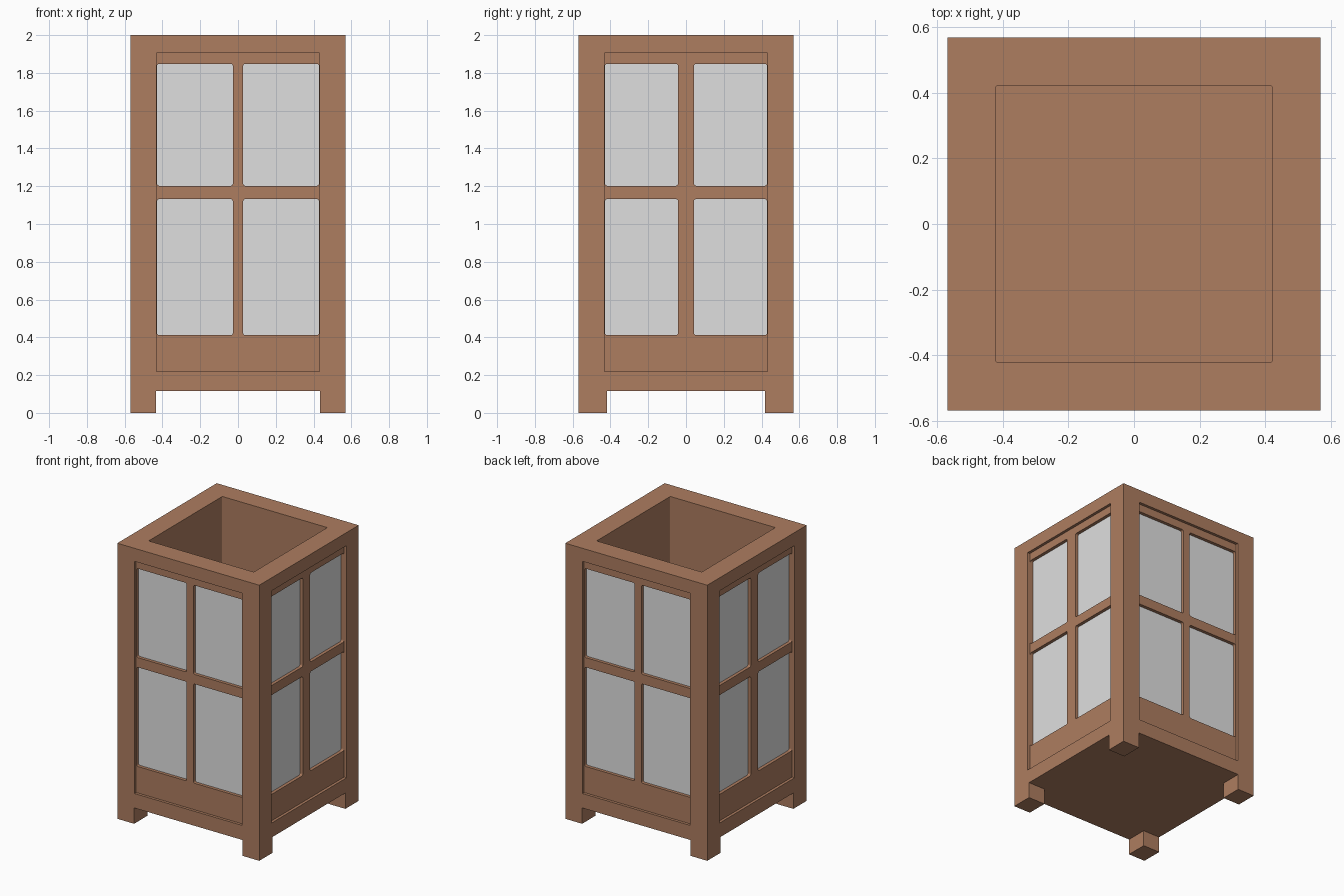
import bpy, bmesh, math
from mathutils import Matrix, Vector

if "Cube" in bpy.data.objects:
    bpy.data.objects.remove(bpy.data.objects["Cube"])

HALF, BASE, TOP = 0.57, 0.115, 2.0
PANEL_D, PANE_D = 0.55, 0.527      # distance of panel and pane faces from the centre


def material(name, rgb):
    m = bpy.data.materials.new(name)
    m.diffuse_color = (*rgb, 1)
    m.use_nodes = True
    m.node_tree.nodes["Principled BSDF"].inputs["Base Color"].default_value = m.diffuse_color
    return m


wood = material("brown wood", (0.42, 0.205, 0.117))
paper = material("pale pane", (0.74, 0.74, 0.74))


def prism(bm, u, v, w, radius=0.0, mat=Matrix()):
    """Rectangle u x v with optional rounded corners, extruded over w."""
    pts = []
    corners = [(u[1], v[1], -1, -1), (u[0], v[1], 1, -1), (u[0], v[0], 1, 1), (u[1], v[0], -1, 1)]
    for i, (cu, cv, su, sv) in enumerate(corners):
        steps = 3 if radius else 0
        for s in range(steps + 1):
            a = math.pi / 2 * (i + (s / steps if steps else 0))
            pts.append((cu + su * radius + (radius * math.cos(a)),
                        cv + sv * radius + (radius * math.sin(a))))
    lo = [bm.verts.new(mat @ Vector((x, y, w[0]))) for x, y in pts]
    hi = [bm.verts.new(mat @ Vector((x, y, w[1]))) for x, y in pts]
    n = len(pts)
    bm.faces.new(lo[::-1])
    bm.faces.new(hi)
    for i in range(n):
        j = (i + 1) % n
        bm.faces.new((lo[i], lo[j], hi[j], hi[i]))


def make_object(name, bm, mats=(wood,)):
    bmesh.ops.recalc_face_normals(bm, faces=bm.faces)
    me = bpy.data.meshes.new(name)
    bm.to_mesh(me)
    bm.free()
    for m in mats:
        me.materials.append(m)
    ob = bpy.data.objects.new(name, me)
    bpy.context.collection.objects.link(ob)
    return ob


# body block
bm = bmesh.new()
prism(bm, (-HALF, HALF), (-HALF, HALF), (BASE, TOP))
body = make_object("lantern_body", bm, (wood, paper))

# cutters: open inside, recessed side panels, window openings
cavity, recess, windows = bmesh.new(), bmesh.new(), bmesh.new()
prism(cavity, (-0.422, 0.422), (-0.422, 0.422), (0.2, 2.2), 0.006)
for k in range(4):
    side = Matrix.Rotation(k * math.pi / 2, 4, 'Z') @ Matrix.Rotation(math.pi / 2, 4, 'X')
    prism(recess, (-0.432, 0.432), (0.22, 1.905), (PANEL_D, 0.65), 0, side)
    bar = 0.027 if k % 2 == 0 else 0.042
    for v in ((0.412, 1.132), (1.202, 1.848)):
        for u in ((-0.429, -bar), (bar, 0.429)):
            prism(windows, u, v, (PANE_D, 0.6), 0.012, side)

cutters = [make_object(n, b) for n, b in
           (("cavity_cutter", cavity), ("panel_cutter", recess), ("window_cutter", windows))]
for c in cutters:
    c.hide_render = True
    mod = body.modifiers.new(c.name, 'BOOLEAN')
    mod.operation, mod.solver, mod.object = 'DIFFERENCE', 'EXACT', c
bpy.context.view_layer.update()
cut_mesh = bpy.data.meshes.new_from_object(
    body.evaluated_get(bpy.context.evaluated_depsgraph_get()))
body.modifiers.clear()
body.data = cut_mesh
for c in cutters:
    bpy.data.objects.remove(c)

# panes: the faces at the bottom of the window openings
for p in body.data.polygons:
    n, c = p.normal, p.center
    p.material_index = int(abs(n.z) < 0.1 and abs(n.dot(c) - PANE_D) < 0.003
                           and max(abs(n.x), abs(n.y)) > 0.99)

# four feet
for sx, fx in ((-1, "left"), (1, "right")):
    for sy, fy in ((-1, "front"), (1, "back")):
        bm = bmesh.new()
        prism(bm, sorted((sx * 0.435, sx * HALF)), sorted((sy * 0.417, sy * HALF)), (0, BASE))
        make_object(f"{fy}_{fx}_foot", bm)
